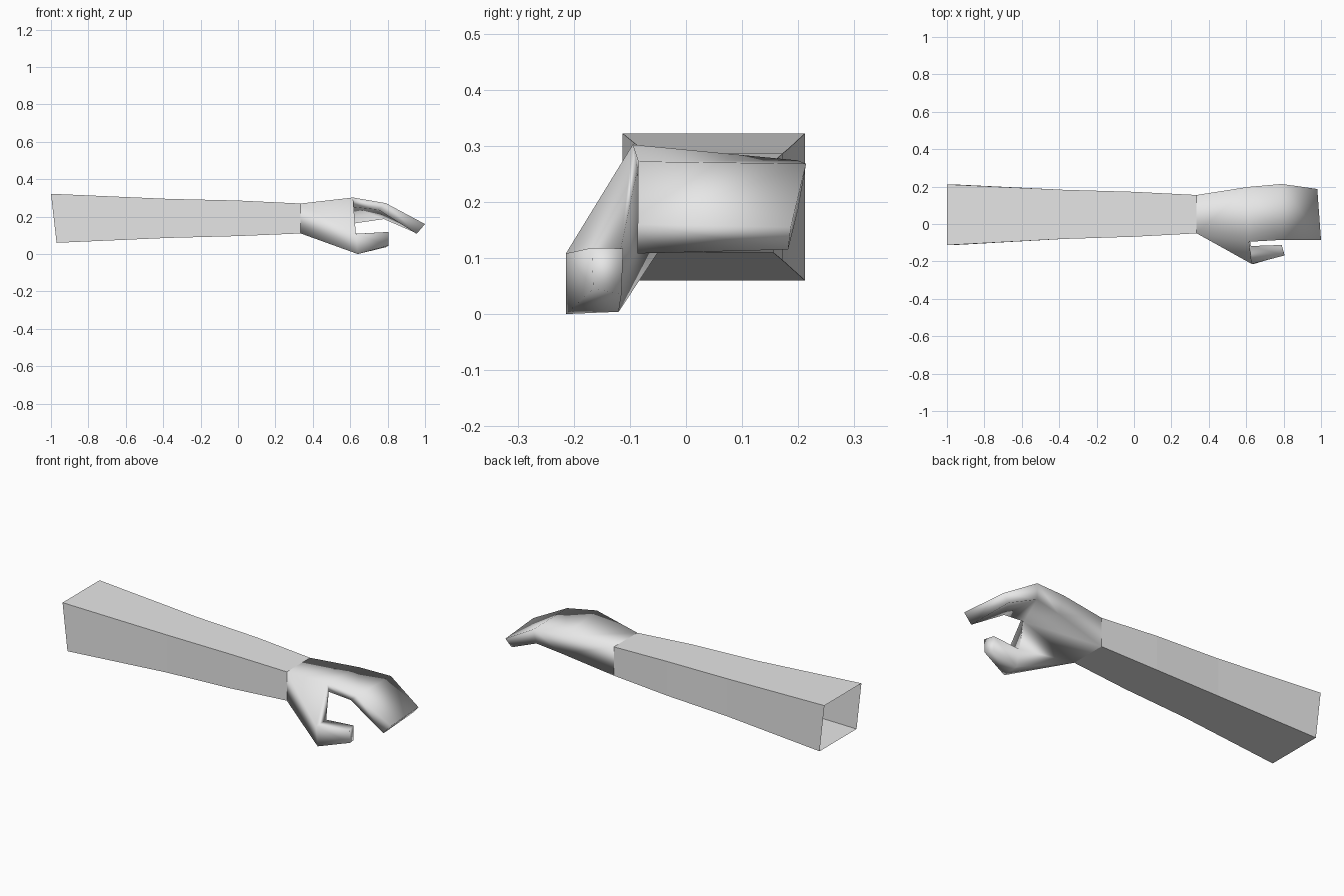
import bpy, bmesh

cube = bpy.data.objects.get("Cube")
if cube:
    bpy.data.objects.remove(cube, do_unlink=True)

grey = bpy.data.materials.new("light grey")
grey.use_nodes = True
grey.diffuse_color = (0.8, 0.8, 0.8, 1)
grey.node_tree.nodes["Principled BSDF"].inputs["Base Color"].default_value = (0.8, 0.8, 0.8, 1)


def ring(bm, points):
    return [bm.verts.new(p) for p in points]


def bridge(bm, a, b):
    """Join two four-point rings with quads."""
    for i in range(4):
        j = (i + 1) % 4
        bm.faces.new((a[i], a[j], b[j], b[i]))


def finish(bm, name, smooth):
    bmesh.ops.recalc_face_normals(bm, faces=bm.faces[:])
    for f in bm.faces:
        f.smooth = smooth
    mesh = bpy.data.meshes.new(name)
    bm.to_mesh(mesh)
    bm.free()
    mesh.materials.append(grey)
    obj = bpy.data.objects.new(name, mesh)
    bpy.context.collection.objects.link(obj)
    return obj


# Ring order everywhere: front top, front bottom, back bottom, back top
WRIST = [(0.335, -0.05, 0.27), (0.335, -0.05, 0.11), (0.335, 0.155, 0.11), (0.335, 0.155, 0.27)]

# Forearm: flat-sided tapering tube, open at the elbow
bm = bmesh.new()
sections = []
for x_top, x_low, y0, y1, z0, z1 in (
        (-1.0, -0.97, -0.113, 0.212, 0.06, 0.322),
        (-0.38, -0.38, -0.08, 0.183, 0.086, 0.295),
        (0.0, 0.0, -0.068, 0.172, 0.096, 0.286)):
    sections.append(ring(bm, [(x_top, y0, z1), (x_low, y0, z0), (x_low, y1, z0), (x_top, y1, z1)]))
sections.append(ring(bm, WRIST))
for a, b in zip(sections, sections[1:]):
    bridge(bm, a, b)
finish(bm, "forearm", False)

# Hand: palm, a mitten of fingers and a thumb in one smooth skin
bm = bmesh.new()
wrist = ring(bm, WRIST)
knuckle = ring(bm, [(0.615, -0.095, 0.302), (0.62, -0.088, 0.25), (0.63, 0.188, 0.165), (0.61, 0.198, 0.274)])
bend = ring(bm, [(0.79, -0.085, 0.272), (0.75, -0.082, 0.237), (0.78, 0.2, 0.187), (0.79, 0.214, 0.268)])
tip = ring(bm, [(1.0, -0.086, 0.16), (0.955, -0.086, 0.108), (0.945, 0.182, 0.115), (0.98, 0.187, 0.155)])
thumb = ring(bm, [(0.63, -0.214, 0.108), (0.64, -0.214, 0.0), (0.64, -0.12, 0.004), (0.625, -0.118, 0.108)])
thumb_tip = ring(bm, [(0.805, -0.168, 0.118), (0.805, -0.165, 0.045), (0.79, -0.115, 0.036), (0.79, -0.112, 0.117)])

# Fingers and thumb
bridge(bm, knuckle, bend)
bridge(bm, bend, tip)
bm.faces.new(tip)
bridge(bm, thumb, thumb_tip)
bm.faces.new(thumb_tip)

# Palm, closing the gaps between wrist, knuckles and thumb
w_ft, w_fb, w_bb, w_bt = wrist
k_ft, k_fb, k_bb, k_bt = knuckle
t_to, t_bo, t_bi, t_ti = thumb
for face in ((w_ft, w_bt, k_bt, k_ft),      # back of the hand
             (w_bt, w_bb, k_bb, k_bt),      # outer edge
             (w_bb, w_fb, k_fb, k_bb),      # palm
             (w_ft, k_ft, t_to),            # thumb side
             (w_ft, t_to, t_bo, w_fb),
             (w_fb, t_bo, t_bi),
             (w_fb, t_bi, t_ti, k_fb),      # inside of the thumb root
             (k_ft, k_fb, t_ti, t_to)):     # web
    bm.faces.new(face)
finish(bm, "hand", True)
